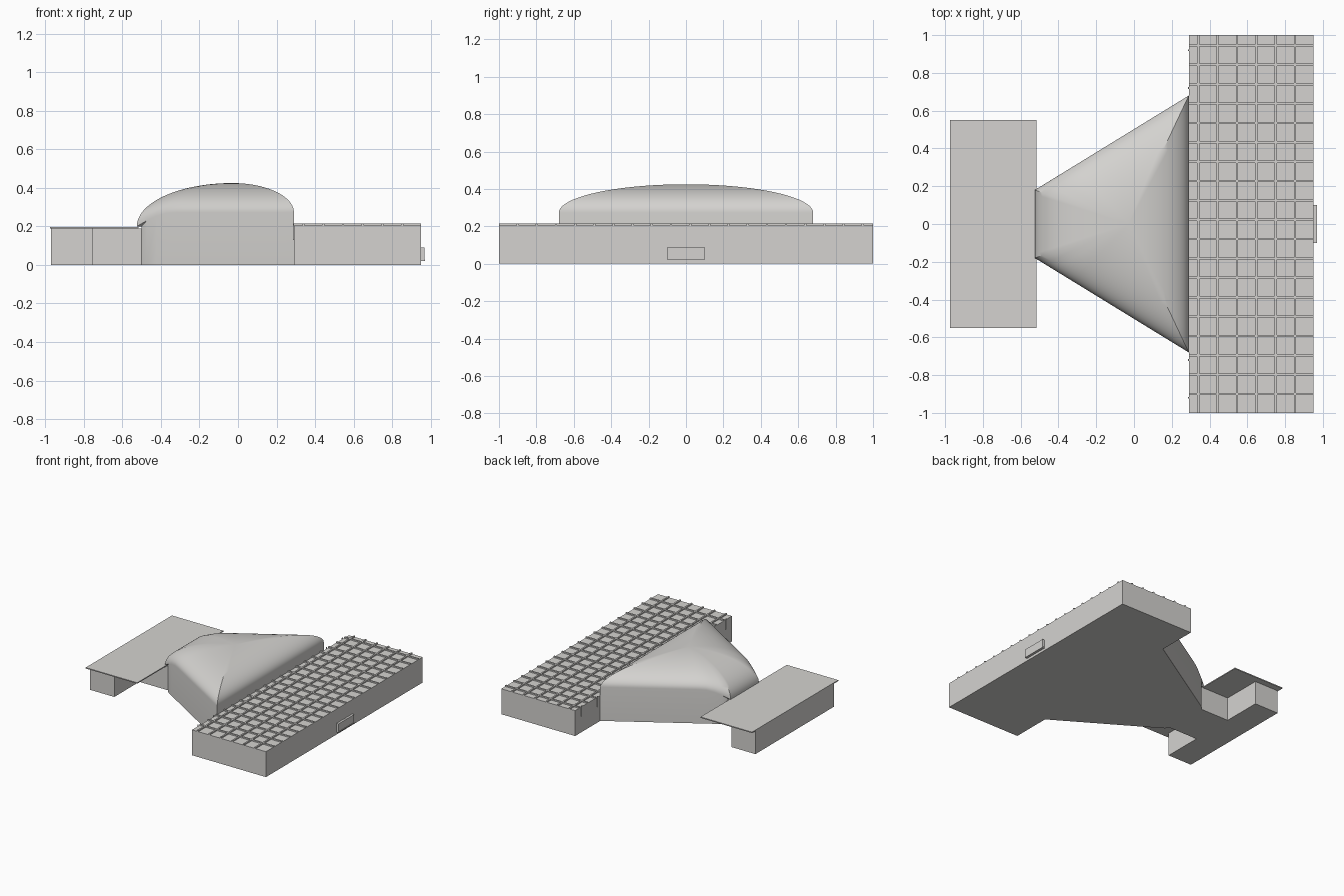
import bpy, bmesh, math
from mathutils import Vector

cube = bpy.data.objects.get("Cube")
if cube:
    bpy.data.objects.remove(cube, do_unlink=True)

# Single pale concrete colour
mat = bpy.data.materials.new("pale_concrete")
mat.use_nodes = True
colour = (0.66, 0.65, 0.63, 1)
mat.diffuse_color = colour
mat.node_tree.nodes["Principled BSDF"].inputs["Base Color"].default_value = colour


def finish(name, bm):
    bmesh.ops.recalc_face_normals(bm, faces=bm.faces[:])
    mesh = bpy.data.meshes.new(name)
    bm.to_mesh(mesh)
    bm.free()
    mesh.materials.append(mat)
    obj = bpy.data.objects.new(name, mesh)
    bpy.context.collection.objects.link(obj)
    return obj


def add_box(bm, lo, hi):
    verts = bmesh.ops.create_cube(bm, size=1)["verts"]
    for v in verts:
        v.co = Vector([l + (h - l) * (c + 0.5) for l, h, c in zip(lo, hi, v.co)])


def boxes(name, *pairs):
    bm = bmesh.new()
    for lo, hi in pairs:
        add_box(bm, lo, hi)
    return finish(name, bm)


HALL_W, HALL_E, ROOF = 0.29, 0.95, 0.205

# Long hall
boxes("hall", ((HALL_W, -1, 0), (HALL_E, 1, ROOF)))

# Roof grid of thin ribs, running both ways
ribs = []
half, top, pitch = 0.006, 0.215, 0.1025
for i in range(6):
    x = 0.34 + i * pitch
    ribs.append(((x - half, -1, ROOF - 0.002), (x + half, 1, top)))
for i in range(19):
    y = -0.9 + i * pitch
    ribs.append(((HALL_W, y - half, ROOF - 0.002), (HALL_E, y + half, top)))
boxes("roof_ribs", *ribs)

# Short posts on the inner hall wall
posts = [((HALL_W - 0.005, y - 0.004, 0.13), (HALL_W, y + 0.004, top))
         for y in (-0.92, -0.72, 0.72, 0.92)]
boxes("wall_posts", *posts)

# Entrance on the outer wall: two leaves and a sill
boxes("entrance_doors",
      ((HALL_E, -0.1, 0.028), (0.968, -0.001, 0.09)),
      ((HALL_E, 0.001, 0.028), (0.968, 0.1, 0.09)))
boxes("entrance_sill", ((HALL_E, -0.1, 0.02), (0.97, 0.1, 0.027)))

# Low annex: end block, passage to the vault and an overhanging roof slab
boxes("annex_block", ((-0.97, -0.5, 0), (-0.755, 0.5, 0.19)))
boxes("annex_passage", ((-0.755, -0.18, 0), (-0.5, 0.18, 0.19)))
boxes("annex_roof", ((-0.975, -0.55, 0.19), (-0.515, 0.55, 0.198)))

# Vaulted auditorium on a trapezoid plan
APEX = Vector((-0.03, 0, 0.425))
corners = [(-0.525, -0.18), (HALL_W, -0.68), (HALL_W, 0.68), (-0.525, 0.18)]
STEPS, RINGS = 16, 20


def rim_height(x):
    s = min(1, (x + 0.525) / 0.19)
    return 0.2 + 0.073 * math.sin(s * math.pi / 2)


plan = []
for (x0, y0), (x1, y1) in zip(corners, corners[1:] + corners[:1]):
    for k in range(STEPS):
        f = k / STEPS
        x = x0 + (x1 - x0) * f
        plan.append(Vector((x, y0 + (y1 - y0) * f, rim_height(x))))

bm = bmesh.new()
rings = [[bm.verts.new((max(p.x, -0.5), p.y, 0)) for p in plan],
         [bm.verts.new((max(p.x, -0.5), p.y, p.z)) for p in plan]]
for r in range(RINGS):
    a = r / RINGS * math.pi / 2
    t, h = math.cos(a), math.sin(a)
    ring = []
    for p in plan:
        q = APEX.lerp(p, t)
        q.z = p.z + (APEX.z - p.z) * h
        ring.append(bm.verts.new(q))
    rings.append(ring)
tip = bm.verts.new(APEX)
n = len(plan)
for low, high in zip(rings, rings[1:]):
    for i in range(n):
        j = (i + 1) % n
        bm.faces.new((low[i], low[j], high[j], high[i]))
for i in range(n):
    bm.faces.new((rings[-1][i], rings[-1][(i + 1) % n], tip))
bm.faces.new(rings[0])
bmesh.ops.remove_doubles(bm, verts=bm.verts[:], dist=0.0001)
vault = finish("vaulted_auditorium", bm)

bpy.ops.object.select_all(action="DESELECT")
vault.select_set(True)
bpy.context.view_layer.objects.active = vault
bpy.ops.object.shade_smooth_by_angle(angle=math.radians(28))
